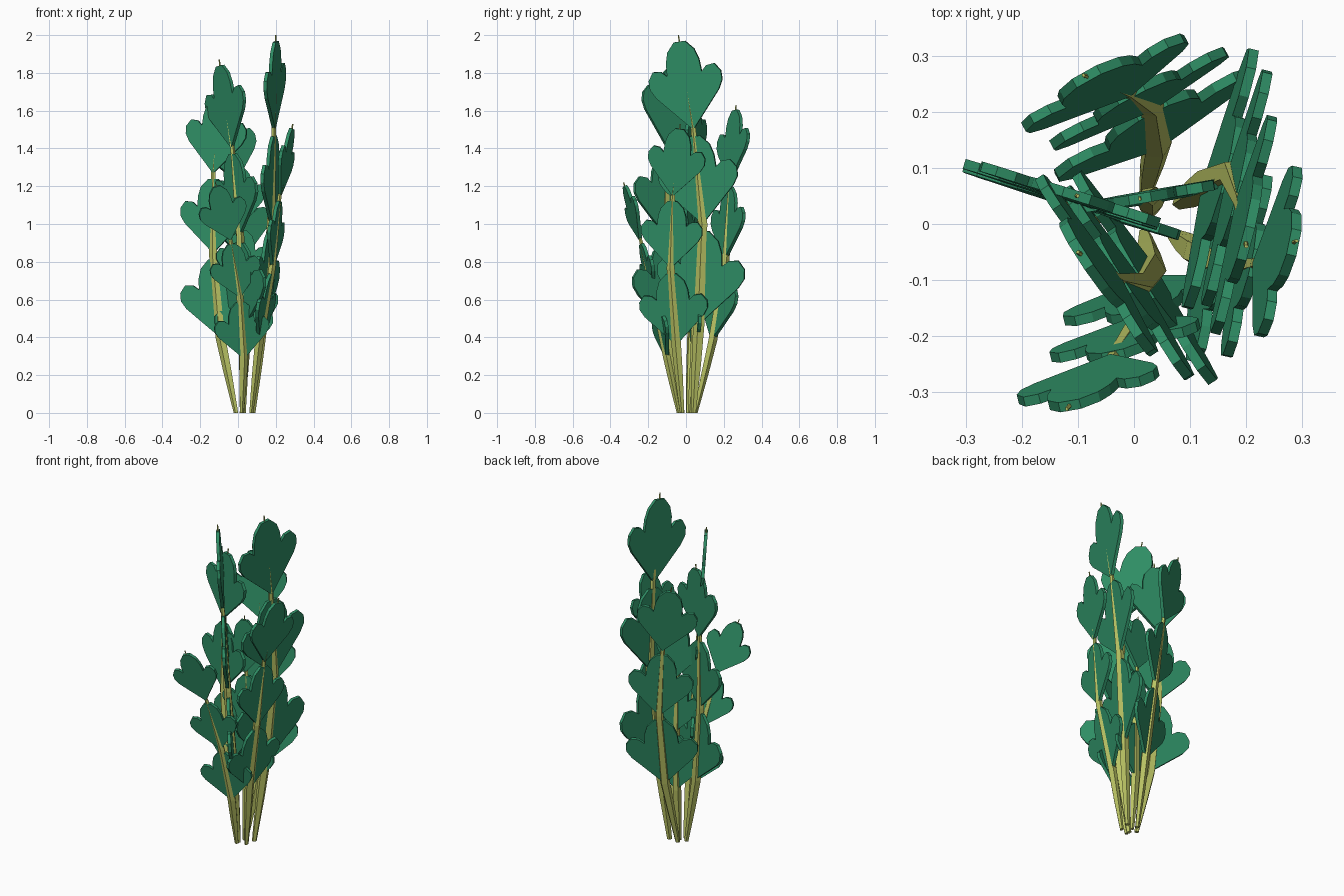
import bpy, bmesh, math
from mathutils import Vector

if "Cube" in bpy.data.objects:
    bpy.data.objects.remove(bpy.data.objects["Cube"])


def material(name, rgb):
    m = bpy.data.materials.new(name)
    m.diffuse_color = (*rgb, 1)
    m.use_nodes = True
    m.node_tree.nodes["Principled BSDF"].inputs["Base Color"].default_value = m.diffuse_color
    return m


GREEN = material("leaf green", (0.028, 0.27, 0.13))
STALK = material("stalk yellow green", (0.50, 0.56, 0.13))

# Half outline of a three-lobed leaf: (across, along), unit length
HALF = [(0.0, 0.0), (0.40, 0.40), (0.46, 0.50), (0.46, 0.60), (0.39, 0.69),
        (0.29, 0.68), (0.22, 0.62), (0.21, 0.76), (0.17, 0.88), (0.07, 0.98)]
OUTLINE = HALF + [(-x, y) for x, y in reversed(HALF[1:])]
THICK = 0.009  # half thickness

FRACTIONS = [0.0, 0.12, 0.235, 0.5, 0.75, 1.0]
HALF_WIDTH = [0.013, 0.024, 0.029, 0.024, 0.013, 0.003]


def finish(bm, name, mat):
    bmesh.ops.recalc_face_normals(bm, faces=bm.faces)
    me = bpy.data.meshes.new(name)
    bm.to_mesh(me)
    bm.free()
    me.materials.append(mat)
    ob = bpy.data.objects.new(name, me)
    bpy.context.collection.objects.link(ob)


def leaf(name, base, tip, across, width):
    """Flat slab lying along base-tip, spreading in the across direction."""
    v = tip - base
    length = v.length * 0.95
    v.normalize()
    n = across.cross(v).normalized()
    u = v.cross(n)
    bm = bmesh.new()
    rings = []
    for s in (-THICK, THICK):
        rings.append([bm.verts.new(base + u * x * length * width + v * y * length + n * s)
                      for x, y in OUTLINE])
    bm.faces.new(rings[0])
    bm.faces.new(rings[1])
    k = len(OUTLINE)
    for i in range(k):
        j = (i + 1) % k
        bm.faces.new((rings[0][i], rings[0][j], rings[1][j], rings[1][i]))
    finish(bm, name, GREEN)


def stalk(name, pts, across, scale):
    """Tapered five-sided stalk through the points."""
    n = across.cross(Vector((0, 0, 1)))
    bm = bmesh.new()
    rings = []
    for p, w in zip(pts, HALF_WIDTH):
        w *= scale
        ring = []
        for i in range(5):
            a = math.tau * i / 5 + math.pi / 2
            depth = max(w * 0.85, 0.004)
            ring.append(bm.verts.new(p + across * w * math.cos(a) + n * depth * math.sin(a)))
        rings.append(ring)
    bm.faces.new(rings[0])
    bm.faces.new(rings[-1])
    for a, b in zip(rings, rings[1:]):
        for i in range(5):
            j = (i + 1) % 5
            bm.faces.new((a[i], a[j], b[j], b[i]))
    finish(bm, name, STALK)


# Each stem: height, across direction, (x, y) at fractions 0, .235, .5, .75, 1
STEMS = [
    (2.00, (0.25, 0.97), [(0.08, 0.04), (0.13, 0.07), (0.175, 0.09), (0.19, 0.04), (0.20, -0.04)]),
    (1.87, (0.55, -0.84), [(0.02, -0.02), (0.03, -0.08), (0.01, -0.11), (-0.03, -0.10), (-0.10, -0.05)]),
    (1.53, (0.22, 0.97), [(0.07, -0.02), (0.11, -0.05), (0.18, -0.08), (0.22, -0.07), (0.29, -0.03)]),
    (1.63, (0.88, 0.47), [(0.02, 0.05), (0.04, 0.14), (0.03, 0.21), (-0.01, 0.235), (-0.09, 0.265)]),
    (1.69, (0.95, -0.30), [(-0.01, 0.01), (-0.09, 0.03), (-0.13, 0.05), (-0.13, 0.055), (-0.10, 0.05)]),
    (1.22, (0.97, 0.24), [(0.02, -0.04), (0.03, -0.10), (0.01, -0.17), (-0.04, -0.24), (-0.12, -0.33)]),
    (1.32, (0.98, 0.17), [(0.03, 0.02), (0.03, 0.045), (0.03, 0.05), (0.02, 0.05), (0.01, 0.045)]),
]

for k, (h, d, xy) in enumerate(STEMS):
    across = Vector((d[0], d[1], 0)).normalized()
    fr = [0.0, 0.235, 0.5, 0.75, 1.0]
    knots = [Vector((x, y, h * f)) for (x, y), f in zip(xy, fr)]
    mid = knots[0].lerp(knots[1], 0.55)
    stalk(f"stalk_{k}", [knots[0], mid] + knots[1:], across, 0.4 + 0.36 * h)
    for i, width in ((1, 1.02), (2, 0.98), (3, 0.90)):
        leaf(f"leaf_{k}_{i}", knots[i], knots[i + 1], across, width)
